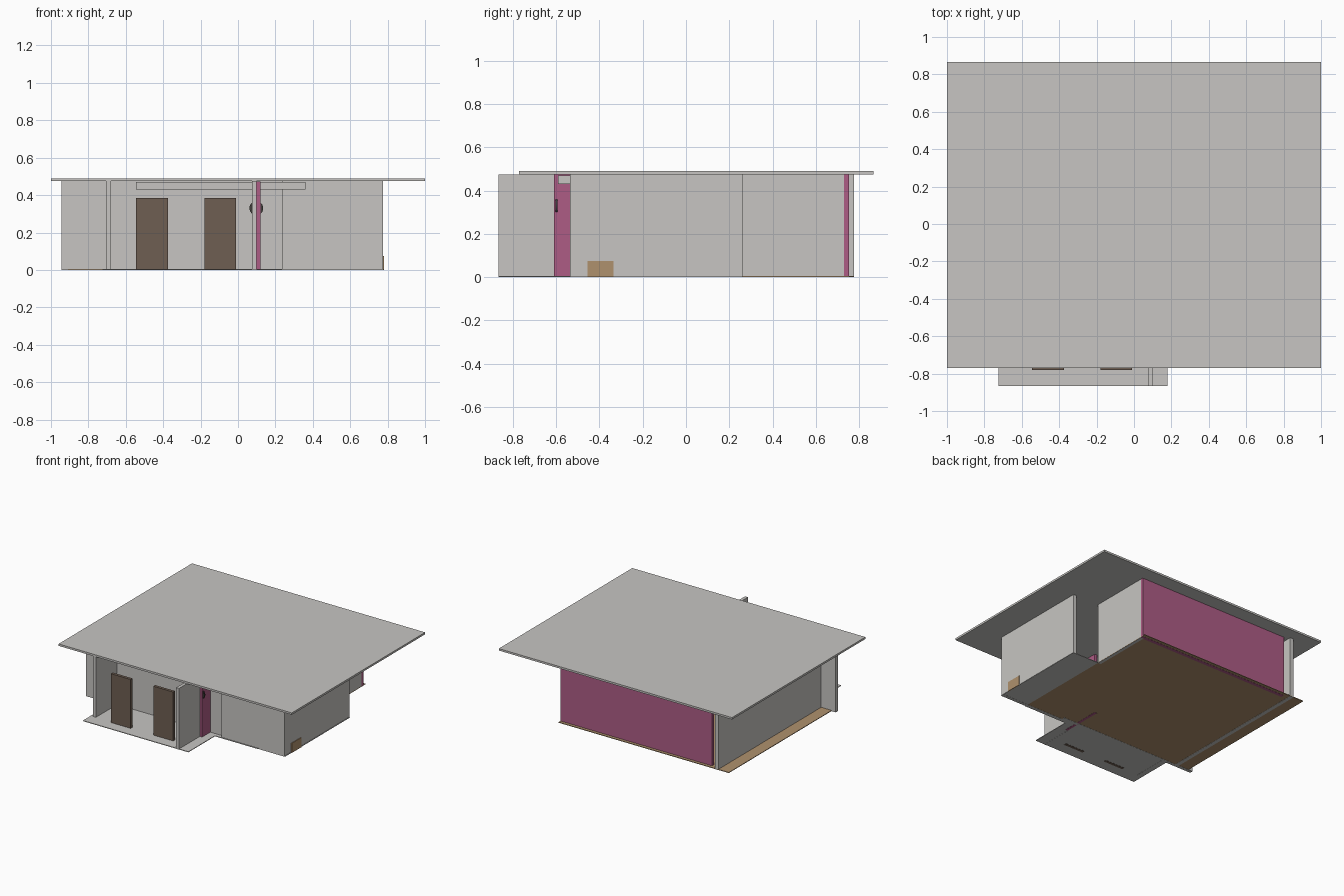
import bpy
import math

cube = bpy.data.objects.get("Cube")
if cube:
    bpy.data.objects.remove(cube, do_unlink=True)


def material(name, r, g, b):
    m = bpy.data.materials.new(name)
    m.use_nodes = True
    m.diffuse_color = (r, g, b, 1)
    m.node_tree.nodes["Principled BSDF"].inputs["Base Color"].default_value = (r, g, b, 1)
    return m


grey = material("pale_grey", .57, .56, .54)
pink = material("plum_pink", .42, .107, .235)
brown = material("dark_brown", .156, .112, .084)
tan = material("tan_wood", .43, .285, .155)
dark = material("charcoal", .05, .045, .042)


def box(name, mat, x, y, z):
    """Box from (min, max) ranges along each axis."""
    bpy.ops.mesh.primitive_cube_add(size=1)
    ob = bpy.context.object
    ob.name = name
    ob.location = [sum(r) / 2 for r in (x, y, z)]
    ob.scale = [r[1] - r[0] for r in (x, y, z)]
    ob.data.materials.append(mat)
    return ob


WALL = (0, .475)
FLOOR = (.001, .006)

# Roof slab
box("roof", grey, (-1, 1), (-.77, .865), (.475, .49))

# Floors
box("main_floor", tan, (-.91, .55), (-.51, .775), FLOOR)
box("side_room_floor", grey, (.55, .778), (-.535, .26), FLOOR)
box("porch_floor", grey, (-.725, .18), (-.865, -.51), FLOOR)
box("front_floor_strip", grey, (.18, .55), (-.54, -.51), FLOOR)

# Outer walls
box("front_wall_left", grey, (-.945, .235), (-.51, -.485), WALL)
box("front_wall_right", grey, (.235, .75), (-.535, -.51), WALL)
box("right_wall", grey, (.75, .775), (-.535, .26), WALL)
box("rear_right_wall", grey, (.525, .55), (.26, .73), WALL)
box("left_wall", grey, (-.82, -.79), (-.485, .775), WALL)
box("back_wall", pink, (-.75, .55), (.725, .752), WALL)

# Porch walls and the accent partition running into the house
box("porch_wall_left", grey, (-.705, -.68), (-.77, -.51), WALL)
box("porch_wall_right", grey, (.075, .1), (-.865, -.51), WALL)
box("accent_partition", pink, (.1, .12), (-.61, -.29), (0, .474))

# Beam under the roof
box("porch_beam", grey, (-.545, .36), (-.59, -.535), (.43, .47))

# Free-standing doors at the roof line
for side, x in (("left", -.545), ("right", -.18)):
    box(f"porch_door_{side}", brown, (x, x + .17), (-.78, -.757), (0, .385))

# Low panel on the right wall
box("low_wall_panel", tan, (.774, .78), (-.455, -.335), (0, .075))

# Round disc on the partition
bpy.ops.mesh.primitive_cylinder_add(vertices=24, radius=.037, depth=.01,
                                    location=(.098, -.598, .33),
                                    rotation=(math.pi / 2, 0, 0))
disc = bpy.context.object
disc.name = "wall_disc"
disc.data.materials.append(dark)
bpy.ops.object.shade_smooth_by_angle()
